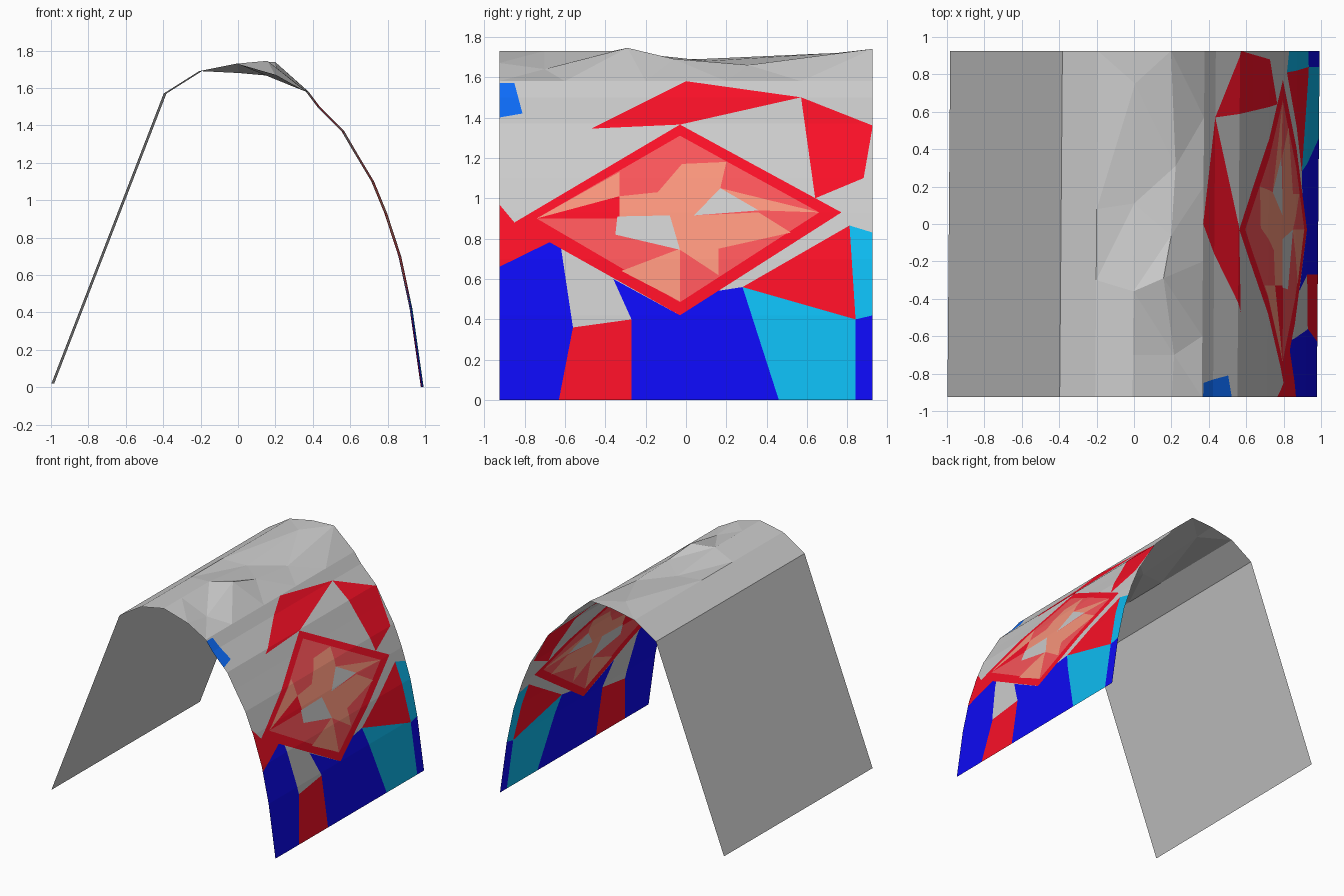
import bpy
from mathutils import Vector
from mathutils.geometry import delaunay_2d_cdt

if "Cube" in bpy.data.objects:
    bpy.data.objects.remove(bpy.data.objects["Cube"])

W = 0.925  # half width along y

# Curve of the decorated side: (z, x)
CURVE = [(0, .985), (.42, .925), (.7, .865), (.93, .79), (1.1, .72),
         (1.25, .63), (1.37, .56), (1.5, .43), (1.58, .37)]


def side_x(z):
    for (z0, x0), (z1, x1) in zip(CURVE, CURVE[1:]):
        if z <= z1:
            return x0 + (x1 - x0) * (z - z0) / (z1 - z0)
    return CURVE[-1][1]


def inside(p, outline):
    hit = False
    for a, b in zip(outline, outline[1:] + outline[:1]):
        if (a[1] > p.y) != (b[1] > p.y):
            if p.x < a[0] + (b[0] - a[0]) * (p.y - a[1]) / (b[1] - a[1]):
                hit = not hit
    return hit


def make_object(name, verts, faces, color=None):
    used = sorted({i for f in faces for i in f})
    remap = {v: k for k, v in enumerate(used)}
    # the whole cloth is very slightly sheared along its length
    pts = [(verts[i][0] + .008 * verts[i][1], verts[i][1], verts[i][2]) for i in used]
    me = bpy.data.meshes.new(name)
    me.from_pydata(pts, [], [[remap[i] for i in f] for f in faces])
    ob = bpy.data.objects.new(name, me)
    bpy.context.collection.objects.link(ob)
    if color:
        mat = bpy.data.materials.new(name)
        mat.diffuse_color = (*color, 1)
        mat.use_nodes = True
        mat.node_tree.nodes["Principled BSDF"].inputs["Base Color"].default_value = mat.diffuse_color
        me.materials.append(mat)


COLORS = {
    "red_panels": (.95, .005, .02),
    "blue_panels": (.004, .003, .9),
    "cyan_panels": (.004, .5, .88),
    "small_blue_patch": (.004, .15, .95),
    "light_red_field": (.95, .09, .1),
    "orange_star": (.95, .3, .2),
    "grey_side": None,
}
panels = []


def panel(kind, *pts):
    panels.append((kind, list(pts)))


# Border panels, as (y, z) outlines on the decorated side; later ones lie on top
R, B, C, G, O = "red_panels", "blue_panels", "cyan_panels", "grey_side", "orange_star"
panel("small_blue_patch", (-W, 1.57), (-.85, 1.57), (-.81, 1.42), (-W, 1.4))
panel(R, (-.47, 1.345), (-.03, 1.365), (.57, 1.5), (0, 1.58))
panel(R, (.57, 1.5), (W, 1.36), (.88, 1.1), (.64, 1.0))
panel(R, (-W, .97), (-.85, .88), (-.78, .86), (-.66, .79), (-W, .66))
panel(B, (-W, .66), (-.66, .79), (-.62, .76), (-.56, .36), (-.63, 0), (-W, 0))
panel(R, (-.56, .36), (-.27, .4), (-.27, 0), (-.63, 0))
panel(B, (-.27, 0), (-.27, .4), (-.36, .6), (-.03, .42), (.15, .54), (.28, .56), (.46, 0))
panel(C, (.28, .56), (.84, .4), (.84, 0), (.46, 0))
panel(R, (.28, .56), (.81, .865), (.84, .4))
panel(C, (.81, .865), (W, .83), (W, .42), (.84, .4))
panel(B, (.84, .4), (W, .42), (W, 0), (.84, 0))
# Diamond medallion: frame, field, star pieces
panel(R, (-.03, 1.365), (.77, .93), (-.03, .42), (-.85, .88))
panel("light_red_field", (-.03, 1.31), (.66, .93), (-.03, .485), (-.74, .9))
panel(O, (-.74, .9), (-.33, 1.13), (-.33, 1.01))
panel(R, (-.74, .9), (-.33, 1.01), (-.33, .9))
panel(O, (-.33, 1.01), (-.14, 1.03), (-.02, 1.17), (.2, 1.18), (.17, 1.05), (.04, .915),
      (.36, .93), (.52, .83), (.16, .75), (.16, .62), (-.03, .745), (-.33, .9))
panel(O, (.17, 1.05), (.66, .93), (.36, .94))
panel(O, (-.03, .75), (-.32, .64), (-.03, .49))
panel(G, (-.34, .91), (-.08, .915), (-.03, .745), (-.35, .82))
panel(G, (.17, 1.05), (.36, .94), (.04, .915))

# Split the side into one seamless sheet along panel outlines and bend lines
pts, edges = [], []
for z, _ in CURVE:
    edges.append((len(pts), len(pts) + 1))
    pts += [Vector((-W, z)), Vector((W, z))]
for _, outline in panels:
    n, k = len(pts), len(outline)
    edges += [(n + i, n + (i + 1) % k) for i in range(k)]
    pts += [Vector(p) for p in outline]
out = delaunay_2d_cdt(pts, edges, [], 0, 1e-4)
flat, tris = out[0], out[2]
verts = [(side_x(v.y), v.x, v.y) for v in flat]
groups = {name: [] for name in COLORS}
for tri in tris:
    mid = sum((flat[i] for i in tri), Vector((0, 0))) / 3
    kinds = [kind for kind, outline in panels if inside(mid, outline)]
    groups[kinds[-1] if kinds else G].append(tri)
for name, faces in groups.items():
    make_object(name, verts, faces, COLORS[name])

# Crumpled crest between the two sides
crest = [(-.2, -W, 1.69), (-.2, W, 1.69), (.37, -W, 1.58), (.37, W, 1.58),
         (0, -W, 1.73), (0, -.7, 1.73), (0, -.36, 1.73), (0, .11, 1.68), (0, .75, 1.72),
         (0, W, 1.73), (.19, W, 1.74), (.22, .31, 1.66), (.2, -.06, 1.69),
         (.16, -.29, 1.745), (.22, -.7, 1.64), (.21, -W, 1.67),
         (.37, .57, 1.58), (.37, .2, 1.58), (.37, -.2, 1.58), (.37, -.6, 1.58),
         (-.2, .08, 1.69), (-.2, -.3, 1.69), (-.2, -.73, 1.69)]
folds = [(10, 11), (11, 12), (12, 13), (13, 6)]
out = delaunay_2d_cdt([Vector(p[:2]) for p in crest], folds, [], 0, 1e-4)
verts = [(v.x, v.y, crest[s[0]][2]) for v, s in zip(out[0], out[3])]
make_object("crest", verts, out[2])

# Plain side: shoulder strip and straight flap
rows = [(-.99, .02), (-.39, 1.57), (-.2, 1.69)]
verts = [(x, y, z) for x, z in rows for y in (-W, W)]
make_object("plain_flap", verts, [(0, 2, 3, 1), (2, 4, 5, 3)])
